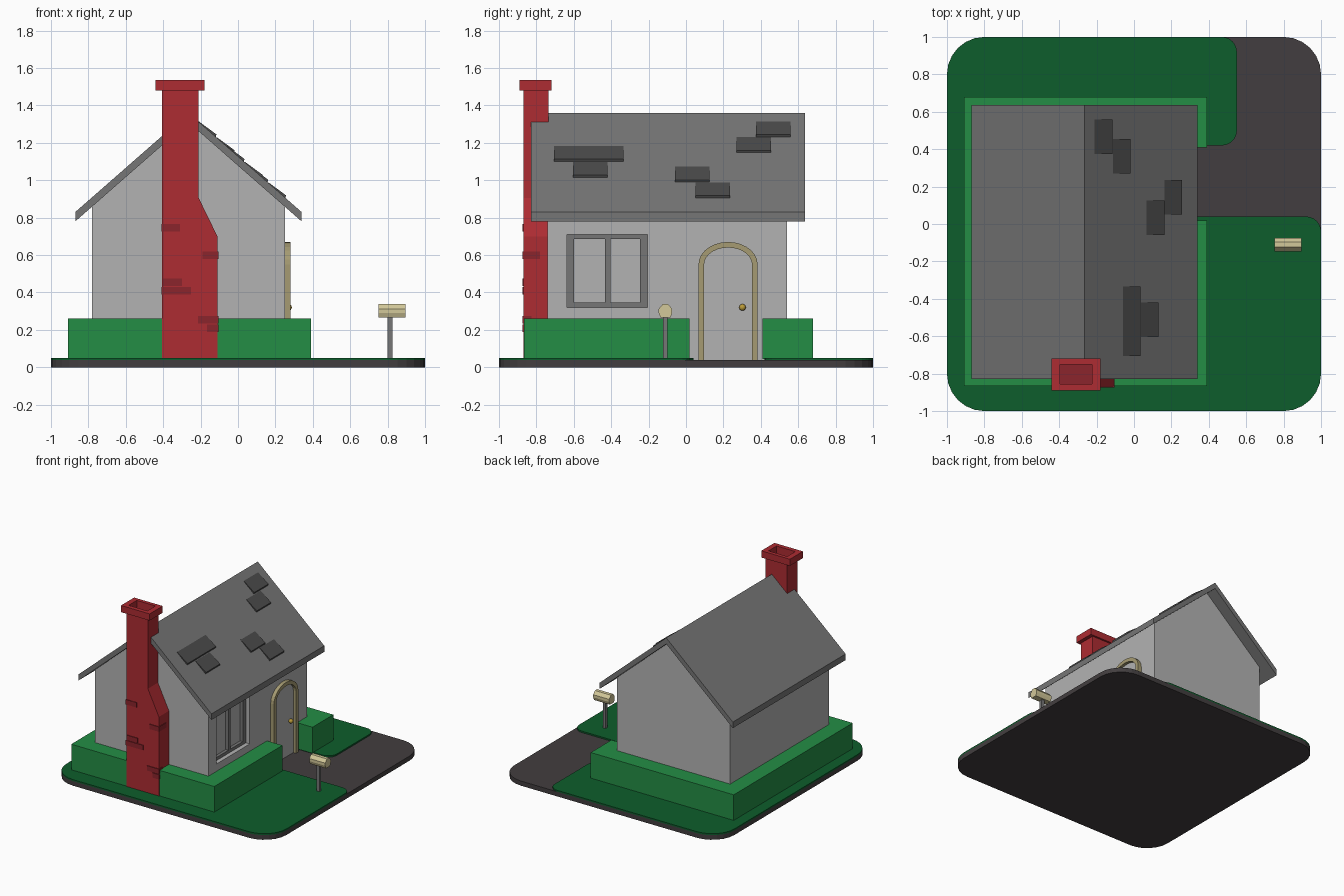
import bpy, bmesh
from math import sin, cos, pi
from mathutils import Vector

if "Cube" in bpy.data.objects:
    bpy.data.objects.remove(bpy.data.objects["Cube"])


def material(name, r, g, b):
    m = bpy.data.materials.new(name)
    m.diffuse_color = (r, g, b, 1)
    m.use_nodes = True
    m.node_tree.nodes["Principled BSDF"].inputs["Base Color"].default_value = m.diffuse_color
    return m


GRASS = material("grass", 0.004, 0.11, 0.025)
HEDGE = material("hedge", 0.017, 0.27, 0.06)
PAVING = material("paving", 0.055, 0.048, 0.05)
WALL = material("wall", 0.45, 0.45, 0.45)
ROOF = material("roof", 0.18, 0.18, 0.18)
SHINGLE = material("shingle", 0.07, 0.07, 0.07)
RED = material("brick_red", 0.42, 0.025, 0.032)
DARK_RED = material("dark_brick", 0.26, 0.018, 0.025)
TAN = material("door_trim", 0.38, 0.33, 0.17)
CREAM = material("mailbox_cream", 0.65, 0.58, 0.32)
BRASS = material("brass", 0.5, 0.33, 0.04)


def prism(name, pts, axis, lo, hi, mat=None):
    """Extrude a 2D outline along an axis: x takes (y,z), y takes (x,z), z takes (x,y)."""
    place = {"x": lambda a, b, d: (d, a, b),
             "y": lambda a, b, d: (a, d, b),
             "z": lambda a, b, d: (a, b, d)}[axis]
    bm = bmesh.new()
    bottom = [bm.verts.new(place(a, b, lo)) for a, b in pts]
    top = [bm.verts.new(place(a, b, hi)) for a, b in pts]
    bm.faces.new(bottom)
    bm.faces.new(top)
    for i in range(len(pts)):
        j = (i + 1) % len(pts)
        bm.faces.new((bottom[i], bottom[j], top[j], top[i]))
    bmesh.ops.recalc_face_normals(bm, faces=bm.faces)
    mesh = bpy.data.meshes.new(name)
    bm.to_mesh(mesh)
    bm.free()
    if mat:
        mesh.materials.append(mat)
    ob = bpy.data.objects.new(name, mesh)
    bpy.context.collection.objects.link(ob)
    return ob


def box(name, x0, x1, y0, y1, z0, z1, mat=None):
    return prism(name, [(x0, y0), (x1, y0), (x1, y1), (x0, y1)], "z", z0, z1, mat)


def cut(ob, cutter):
    mod = ob.modifiers.new("cut", "BOOLEAN")
    mod.operation = "DIFFERENCE"
    mod.solver = "EXACT"
    mod.object = cutter
    cutter.hide_render = True
    cutter.hide_set(True)


def rounded(corners, steps=6):
    """Outline with right-angled corners (x, y, radius) rounded off."""
    out = []
    for i, (x, y, r) in enumerate(corners):
        p = Vector((x, y))
        if r == 0:
            out.append((x, y))
            continue
        d1 = (Vector(corners[i - 1][:2]) - p).normalized()
        d2 = (Vector(corners[(i + 1) % len(corners)][:2]) - p).normalized()
        for k in range(steps + 1):
            t = pi / 2 * k / steps
            q = p + r * (d1 + d2) - r * (d2 * cos(t) + d1 * sin(t))
            out.append((q.x, q.y))
    return out


# Ground: dark paving slab with lawn leaving the driveway open
prism("paving_slab", rounded([(-1, -1, .2), (1, -1, .2), (1, 1, .2), (-1, 1, .2)]),
      "z", 0, 0.038, PAVING)
prism("lawn", rounded([(-1, -1, .2), (1, -1, .2), (1, .04, .08), (.2, .04, 0), (.2, .42, 0),
                       (.55, .42, .08), (.55, 1, .08), (-1, 1, .2)]), "z", 0.038, 0.05, GRASS)

# House walls with a window recess
RIDGE_X, RIDGE_Z, SLOPE, THICK = -0.265, 1.36, 0.876, 0.05


def roof_z(x):
    return RIDGE_Z - abs(x - RIDGE_X) * SLOPE


walls = prism("walls", [(-.78, .038), (.25, .038), (.25, roof_z(.25) - THICK),
                        (RIDGE_X, RIDGE_Z - THICK), (-.78, roof_z(-.78) - THICK)],
              "y", -.74, .54, WALL)
cut(walls, box("window_cutter", .19, .30, -.635, -.205, .32, .71))

# Gable roof
L, R = -.87, .34
prism("roof", [(L, roof_z(L)), (RIDGE_X, RIDGE_Z), (R, roof_z(R)), (R, roof_z(R) - THICK),
               (RIDGE_X, RIDGE_Z - THICK), (L, roof_z(L) - THICK)], "y", -.83, .635, ROOF)

# Loose shingles on the right slope, lifted at the lower edge
for i, (y, x) in enumerate([(-.705, -.06), (-.52, -.06), (-.605, .037), (-.06, .067),
                            (.05, .162), (.375, -.21), (.27, -.113)]):
    x2 = x + .09
    prism(f"shingle_{i + 1}", [(x, roof_z(x) - .005), (x, roof_z(x) + .003),
                               (x2 + .005, roof_z(x2) + .012), (x2, roof_z(x2) - .005)],
          "y", y, y + .185, SHINGLE)

# Window: frame, mullion and two sash bars inside the recess
for name, y0, y1, z0, z1 in [("left", -.635, -.60, .32, .71), ("right", -.245, -.205, .32, .71),
                             ("bottom", -.60, -.245, .32, .345), ("top", -.60, -.245, .685, .71),
                             ("mullion", -.432, -.405, .345, .685)]:
    box(f"window_{name}", .188, .215, y0, y1, z0, z1, ROOF)


# Arched door
def arch(half, spring, rise, bottom=.038, mid=.225, steps=14):
    curve = [(mid + half * cos(pi * k / steps), spring + rise * sin(pi * k / steps))
             for k in range(steps + 1)]
    return [(mid + half, bottom)] + curve + [(mid - half, bottom)]


outer, inner = arch(.158, .55, .12), arch(.128, .55, .09)
prism("door_frame", outer + inner[::-1], "x", .245, .28, TAN)
prism("door", inner, "x", .245, .256, WALL)
bpy.ops.mesh.primitive_uv_sphere_add(segments=16, ring_count=8, radius=.018,
                                     location=(.27, .302, .32))
knob = bpy.context.object
knob.name = "door_knob"
knob.data.materials.append(BRASS)
bpy.ops.object.shade_smooth()

# Hedge wrapped round the house, open at the door
prism("hedge", [(.39, .02), (.39, -.865), (-.91, -.865), (-.91, .68), (.39, .68), (.39, .41),
                (.25, .41), (.25, .54), (-.78, .54), (-.78, -.74), (.25, -.74), (.25, .02)],
      "z", .045, .26, HEDGE)

# Chimney with shoulder, cap and open flue
flue = box("flue_cutter", -.395, -.225, -.855, -.75, 1.40, 1.6)
chimney = prism("chimney", [(-.405, .045), (-.11, .045), (-.11, .70), (-.21, .905),
                            (-.21, 1.485), (-.405, 1.485)], "y", -.87, -.735, RED)
cap = box("chimney_cap", -.44, -.18, -.89, -.72, 1.48, 1.535, RED)
cut(chimney, flue)
cut(cap, flue)
box("flue_floor", -.397, -.223, -.857, -.748, 1.39, 1.402, DARK_RED)

# Raised bricks: ones on the edges wrap round the side
for i, (x0, x1, z, depth) in enumerate([(-.41, -.31, .725, .095), (-.19, -.105, .58, .095),
                                        (-.40, -.30, .435, .02), (-.41, -.25, .39, .05),
                                        (-.215, -.105, .233, .05), (-.165, -.105, .188, .095)]):
    box(f"brick_{i + 1}", x0, x1, -.875, -.875 + depth, z, z + .04, DARK_RED)

# Mailbox on a post
box("mailbox_post", .80, .825, -.122, -.098, .045, .27, ROOF)
half = [(.026, .265), (.036, .29), (.036, .312), (.014, .338)]
profile = [(-.11 + y, z) for y, z in half] + [(-.11 - y, z) for y, z in half[::-1]]
prism("mailbox", profile, "x", .75, .895, CREAM)
